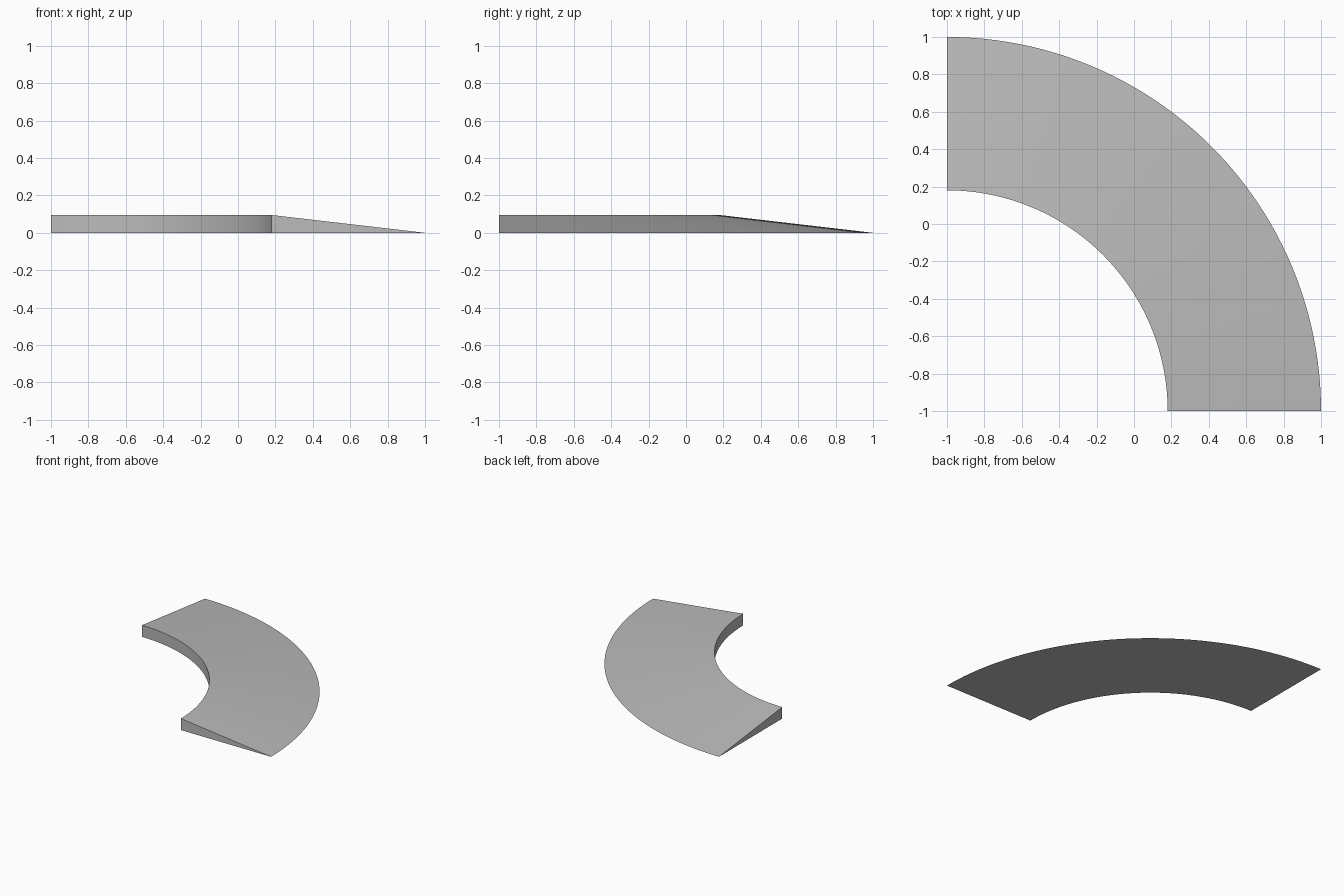
import bpy
import bmesh
import math

cube = bpy.data.objects.get("Cube")
if cube:
    bpy.data.objects.remove(cube, do_unlink=True)

INNER_X, OUTER_X, HEIGHT = 0.18, 1.0, 0.095
SEGMENTS = 48

# Plain grey material
grey = bpy.data.materials.new("plain grey")
grey.use_nodes = True
colour = (0.5, 0.5, 0.5, 1)
grey.diffuse_color = colour
grey.node_tree.nodes["Principled BSDF"].inputs["Base Color"].default_value = colour

# Wedge cross-section swept a quarter turn around the corner
bm = bmesh.new()
profile = [(INNER_X, 0), (OUTER_X, 0), (INNER_X, HEIGHT)]
start = [bm.verts.new((x, -1, z)) for x, z in profile]
edges = [bm.edges.new((start[i], start[(i + 1) % 3])) for i in range(3)]
swept = bmesh.ops.spin(bm, geom=start + edges, cent=(-1, -1, 0), axis=(0, 0, 1),
                       angle=math.pi / 2, steps=SEGMENTS, use_duplicate=False)
end = [g for g in swept["geom_last"] if isinstance(g, bmesh.types.BMVert)]

# End caps
bm.faces.new(start)
bm.faces.new(end)
bmesh.ops.recalc_face_normals(bm, faces=bm.faces[:])

mesh = bpy.data.meshes.new("curved_ramp")
bm.to_mesh(mesh)
bm.free()
mesh.materials.append(grey)
ramp = bpy.data.objects.new("curved_ramp", mesh)
bpy.context.collection.objects.link(ramp)

# Smooth curves with crisp rims; the knife edge and caps stay sharp
bpy.ops.object.select_all(action="DESELECT")
ramp.select_set(True)
bpy.context.view_layer.objects.active = ramp
bpy.ops.object.shade_smooth_by_angle(angle=math.radians(30))
